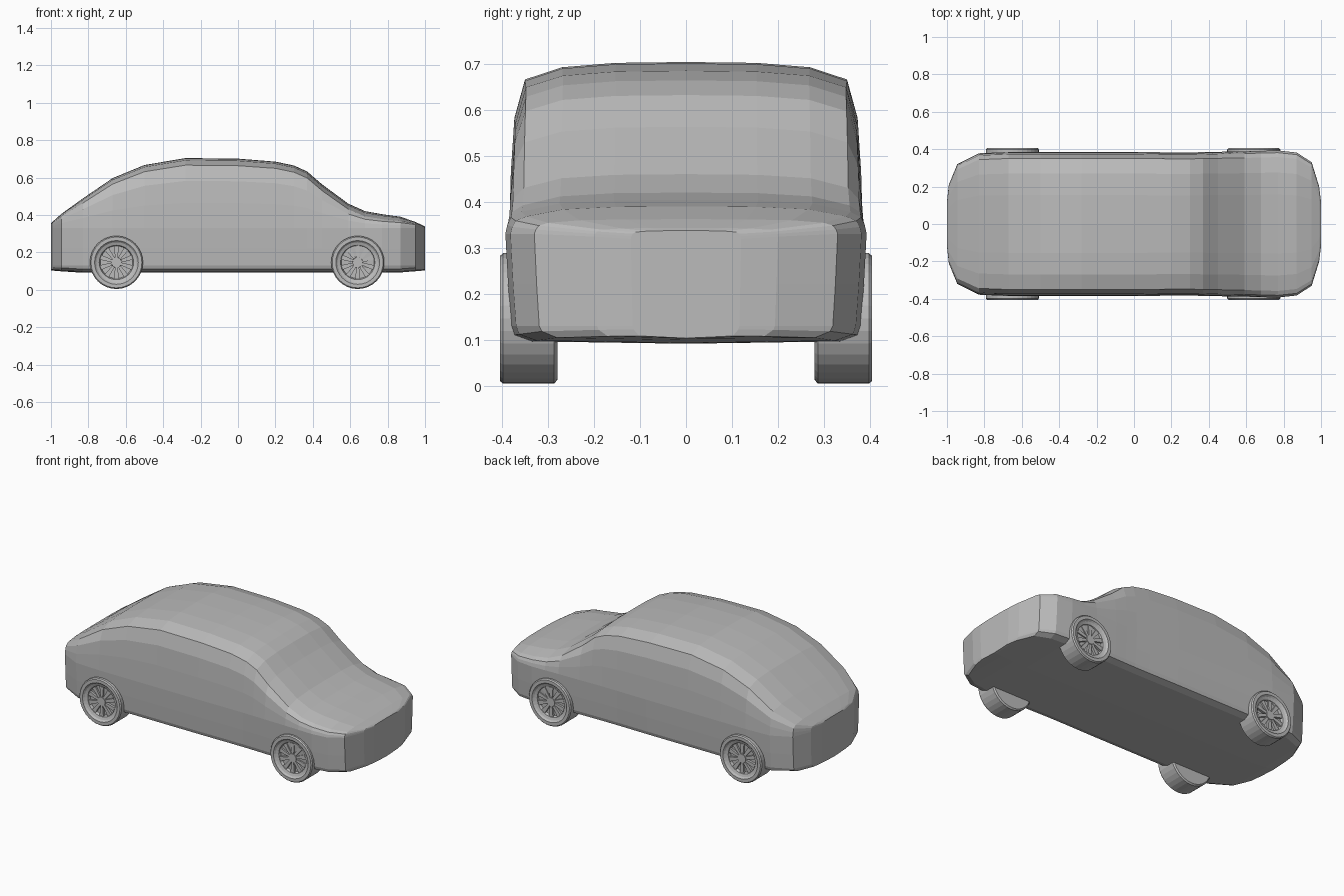
import bpy, bmesh, math
from mathutils import Matrix, Vector

cube = bpy.data.objects.get("Cube")
if cube:
    bpy.data.objects.remove(cube)

grey = bpy.data.materials.new("plain grey")
grey.use_nodes = True
GREY = (0.5, 0.5, 0.5, 1)
grey.diffuse_color = GREY
grey.node_tree.nodes["Principled BSDF"].inputs["Base Color"].default_value = GREY


def finish(bm, name):
    bmesh.ops.recalc_face_normals(bm, faces=bm.faces)
    mesh = bpy.data.meshes.new(name)
    bm.to_mesh(mesh)
    bm.free()
    mesh.materials.append(grey)
    obj = bpy.data.objects.new(name, mesh)
    bpy.context.collection.objects.link(obj)
    return obj


# Body stations from tail to nose: x, roof height, half width, shoulder drop
STATIONS = [
    (-1.0, .355, .12, .004), (-.99, .365, .21, .006), (-.945, .405, .32, .012),
    (-.83, .488, .378, .025), (-.67, .597, .385, .032), (-.5, .667, .385, .036),
    (-.28, .704, .385, .038), (0, .701, .385, .038), (.2, .685, .383, .036),
    (.3, .664, .383, .036), (.37, .632, .384, .035), (.45, .563, .386, .034),
    (.59, .46, .388, .03), (.68, .42, .391, .028), (.77, .404, .393, .026),
    (.87, .39, .382, .022), (.95, .362, .33, .008), (.99, .343, .2, .004),
    (1.0, .337, .12, .003)]


def section(x, top, w, drop):
    """Half outline from roof centre down to floor centre, then mirrored."""
    belt = min(.33, top - drop - .015)
    rise = top - drop - belt
    half = [(0, top), (.4 * w, top - .05 * drop), (.7 * w, top - .3 * drop),
            (.91 * w, top - drop), (.97 * w, belt + .75 * rise),
            (.99 * w, belt + .4 * rise), (w, belt), (.985 * w, .22),
            (.968 * w, .13), (.95 * w, .11), (.85 * w, .096), (0, .091)]
    lift = .012 * max(0, (abs(x) - .85) / .15)
    half = [(y, z + lift if z < .12 else z) for y, z in half]
    return half + [(-y, z) for y, z in half[-2:0:-1]]


bm = bmesh.new()
rings = [[bm.verts.new((s[0], y, z)) for y, z in section(*s)] for s in STATIONS]
for a, b in zip(rings, rings[1:]):
    for i in range(len(a)):
        j = (i + 1) % len(a)
        bm.faces.new((a[i], a[j], b[j], b[i]))
bm.faces.new(rings[0])
bm.faces.new(rings[-1])
finish(bm, "body")

# Wheel profile: radius, distance out from the centre plane of the car
TYRE = [(0, .28), (.134, .28), (.142, .287), (.142, .398), (.136, .405),
        (.117, .405), (.108, .396), (.092, .39), (.086, .374), (0, .374)]
SEGMENTS, SPOKES = 32, 10


def wheel(name, x, side):
    bm = bmesh.new()
    # Tyre and dished rim
    verts = [bm.verts.new((r, 0, d)) for r, d in TYRE]
    edges = [bm.edges.new(p) for p in zip(verts, verts[1:])]
    bmesh.ops.spin(bm, geom=verts + edges, cent=(0, 0, 0), axis=(0, 0, 1),
                   angle=math.tau, steps=SEGMENTS)
    bmesh.ops.remove_doubles(bm, verts=bm.verts, dist=.0001)
    # Hub
    bmesh.ops.create_cone(bm, cap_ends=True, segments=20, radius1=.03,
                          radius2=.027, depth=.02,
                          matrix=Matrix.Translation((0, 0, .382)))
    # Spokes
    for k in range(SPOKES):
        turn = Matrix.Rotation(math.tau * (k + .5) / SPOKES, 4, "Z")
        box = bmesh.ops.create_cube(bm, size=1)["verts"]
        for v in box:
            outer = v.co.x > 0
            v.co = turn @ Vector((.089 if outer else .022,
                                  v.co.y * (.026 if outer else .014),
                                  .381 + v.co.z * .015))
    # Turn the axle sideways
    bm.transform(Matrix.Translation((x, 0, .146)) @
                 Matrix.Rotation(-side * math.pi / 2, 4, "X"))
    finish(bm, name)


for end, x in (("nose", .64), ("tail", -.65)):
    for where, side in (("near", -1), ("far", 1)):
        wheel(f"{end}_{where}_wheel", x, side)
